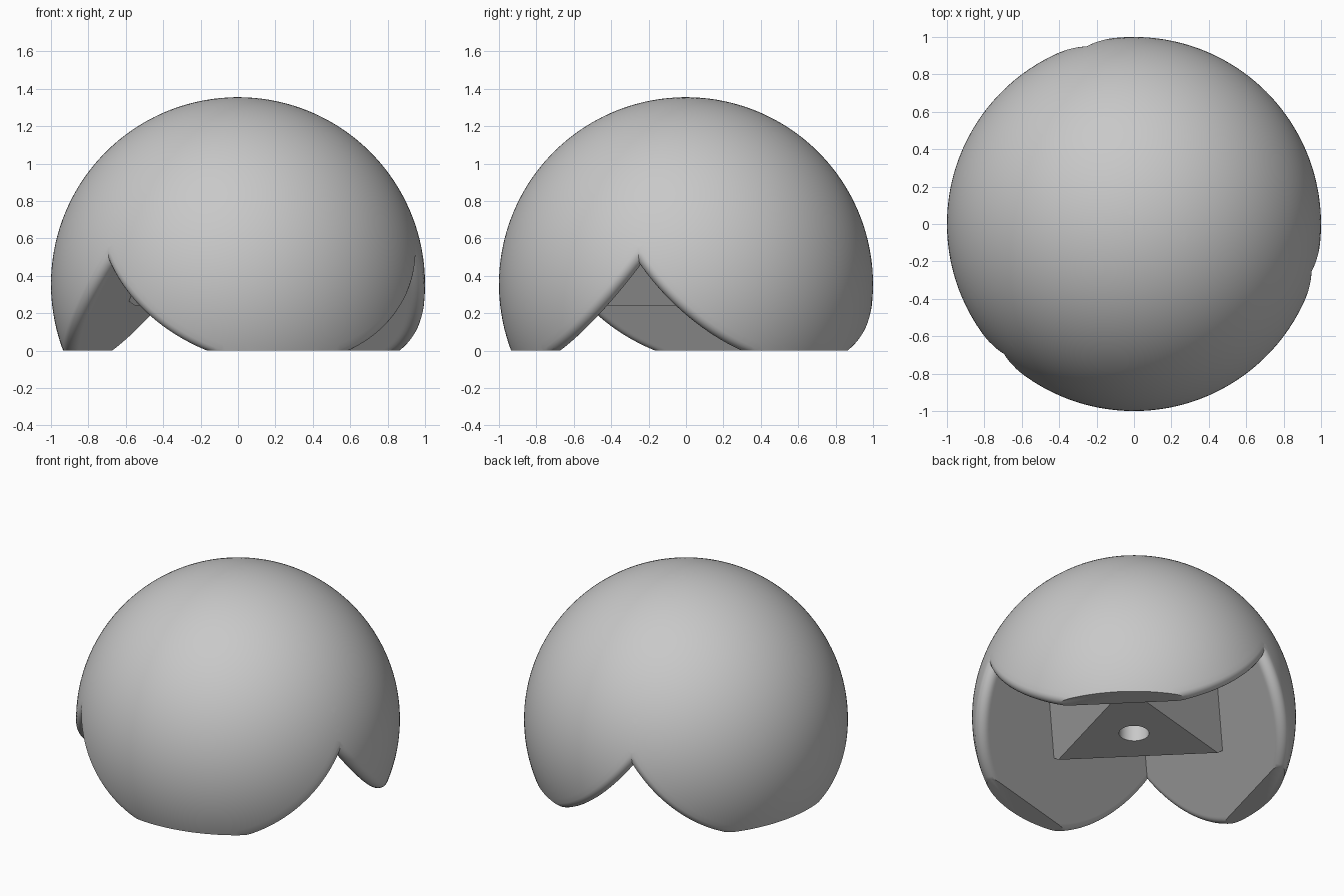
import bpy, bmesh
from math import sin, cos, radians, sqrt, atan2, acos, pi
from mathutils import Matrix, Vector

if "Cube" in bpy.data.objects:
    bpy.data.objects.remove(bpy.data.objects["Cube"], do_unlink=True)

CENTRE_Z = 0.355        # height of the sphere centre
CUT = 0.44              # distance of each inner flat from the centre
FILLET = 0.05
LEG_ANGLES = (45, 165, 285)
TILT = acos(1 / sqrt(3))  # the inner flats form a cube corner

grey = bpy.data.materials.new("light_grey")
grey.use_nodes = True
grey.diffuse_color = (0.58, 0.58, 0.58, 1)
grey.node_tree.nodes["Principled BSDF"].inputs["Base Color"].default_value = grey.diffuse_color


def make_object(name, bm):
    bmesh.ops.recalc_face_normals(bm, faces=bm.faces[:])
    mesh = bpy.data.meshes.new(name)
    bm.to_mesh(mesh)
    bm.free()
    obj = bpy.data.objects.new(name, mesh)
    mesh.materials.append(grey)
    bpy.context.collection.objects.link(obj)
    return obj


def activate(obj):
    bpy.ops.object.select_all(action="DESELECT")
    obj.select_set(True)
    bpy.context.view_layer.objects.active = obj


def trim(bm, normal, point=(0, 0, 0)):
    """Remove everything on the side the normal points to."""
    geom = bm.verts[:] + bm.edges[:] + bm.faces[:]
    cut = bmesh.ops.bisect_plane(bm, geom=geom, dist=1e-5, plane_co=point,
                                 plane_no=normal, clear_outer=True)["geom_cut"]
    return [e for e in cut if isinstance(e, bmesh.types.BMEdge)]


def arc(cx, cz, radius, start, end, steps):
    angles = [start + (end - start) * i / steps for i in range(steps + 1)]
    return [(cx + radius * cos(a), cz + radius * sin(a)) for a in angles]


# One lobe: spherical cap with a rounded rim and a flat inner face
fz = CUT + FILLET
fx = sqrt((1 - FILLET) ** 2 - fz ** 2)
meet = atan2(fz, fx)
profile = [(0, CUT), (fx - 0.01, CUT)]
profile += arc(fx, fz, FILLET, -pi / 2, meet, 8)
profile += arc(0, 0, 1, meet, pi / 2, 32)[1:]

lobe = bmesh.new()
verts = [lobe.verts.new((x, 0, z)) for x, z in profile]
edges = [lobe.edges.new(pair) for pair in zip(verts, verts[1:])]
bmesh.ops.spin(lobe, geom=verts + edges, cent=(0, 0, 0), axis=(0, 0, 1),
               angle=2 * pi, steps=128)
bmesh.ops.remove_doubles(lobe, verts=lobe.verts[:], dist=1e-4)
place = Matrix.Translation((0, 0, CENTRE_Z)) @ Matrix.Rotation(TILT, 4, "Y")
bmesh.ops.transform(lobe, matrix=place, verts=lobe.verts[:])

# Flat foot, then keep a third of a turn
foot_edges = trim(lobe, (0, 0, -1))
bmesh.ops.contextual_create(lobe, geom=foot_edges)
for side in (-1, 1):
    trim(lobe, (-sin(radians(60)), side * cos(radians(60)), 0))
lobe_mesh = bpy.data.meshes.new("lobe")
lobe.to_mesh(lobe_mesh)
lobe.free()

# Three lobes joined into the dome
dome = bmesh.new()
for angle in LEG_ANGLES:
    done = len(dome.verts)
    dome.from_mesh(lobe_mesh)
    dome.verts.ensure_lookup_table()
    bmesh.ops.rotate(dome, cent=(0, 0, 0), verts=dome.verts[done:],
                     matrix=Matrix.Rotation(radians(angle), 3, "Z"))
bpy.data.meshes.remove(lobe_mesh)
bmesh.ops.remove_doubles(dome, verts=dome.verts[:], dist=2e-4)
dome_obj = make_object("three_legged_dome", dome)
activate(dome_obj)
bpy.ops.object.shade_smooth_by_angle(angle=radians(30))

# Core: cube standing on a corner, cut flat underneath
SIDE, CORNER_Z, CORE_BASE = 0.8, -0.163, 0.24
axes = [Vector((cos(radians(a)) * sin(TILT), sin(radians(a)) * sin(TILT), -cos(TILT)))
        for a in (345, 225, 105)]
turn = Matrix(axes).transposed().to_4x4()
core = bmesh.new()
bmesh.ops.create_cube(core, size=SIDE, matrix=Matrix.Translation(
    (0, 0, CORNER_Z + SIDE * sqrt(3) / 2)) @ turn)
base_edges = trim(core, (0, 0, -1), (0, 0, CORE_BASE))
bmesh.ops.contextual_create(core, geom=base_edges)
core_obj = make_object("centre_core", core)

# Round socket in the underside of the core
hole = bmesh.new()
bmesh.ops.create_cone(hole, cap_ends=True, segments=48, radius1=0.093, radius2=0.093,
                      depth=0.6, matrix=Matrix.Translation((0, 0, CORE_BASE)))
hole_obj = make_object("socket_cutter", hole)
hole_obj.hide_render = True
cut = core_obj.modifiers.new("socket", "BOOLEAN")
cut.operation = "DIFFERENCE"
cut.solver = "EXACT"
cut.object = hole_obj
activate(core_obj)
bpy.ops.object.modifier_apply(modifier=cut.name)
bpy.data.objects.remove(hole_obj, do_unlink=True)
bpy.ops.object.shade_smooth_by_angle(angle=radians(30))
